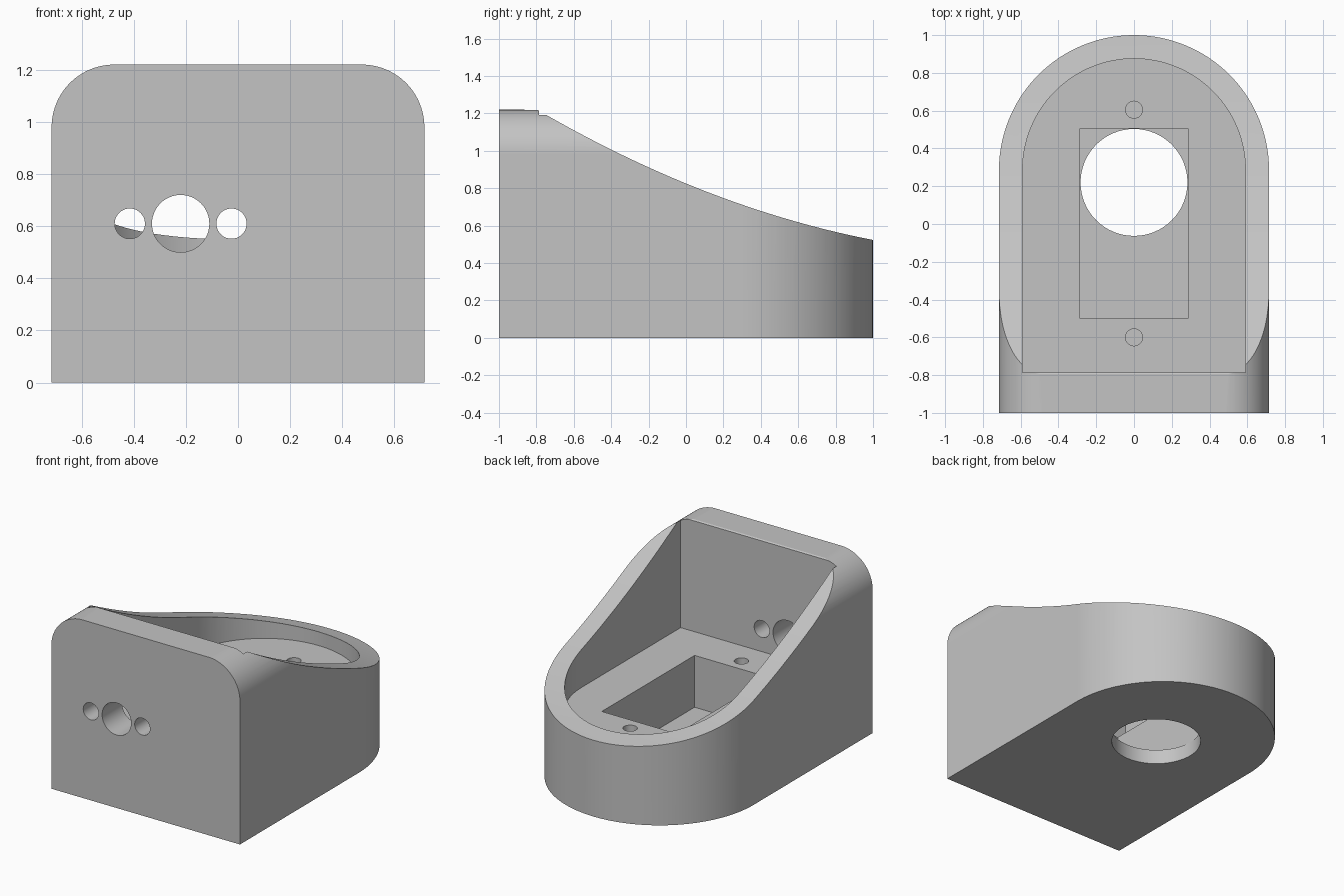
import bpy
import bmesh
from math import cos, sin, pi, radians
from mathutils import Vector

if "Cube" in bpy.data.objects:
    bpy.data.objects.remove(bpy.data.objects["Cube"])

grey = bpy.data.materials.new("plain_grey")
grey.use_nodes = True
colour = (0.55, 0.55, 0.55, 1)
grey.diffuse_color = colour
grey.node_tree.nodes["Principled BSDF"].inputs["Base Color"].default_value = colour


def arc(cx, cy, r, start, end, n):
    """Points along an arc, angles in degrees."""
    steps = [radians(start + (end - start) * i / n) for i in range(n + 1)]
    return [(cx + r * cos(a), cy + r * sin(a)) for a in steps]


def circle(cx, cy, r, n=48):
    return arc(cx, cy, r, 0, 360, n)[:-1]


def prism(name, outline, axis, low, high):
    """Extrude a closed 2D outline along one axis."""
    place = {"x": lambda u, v: (low, u, v),
             "y": lambda u, v: (u, low, v),
             "z": lambda u, v: (u, v, low)}[axis]
    direction = Vector([(high - low) * (axis == a) for a in "xyz"])
    bm = bmesh.new()
    face = bm.faces.new([bm.verts.new(place(u, v)) for u, v in outline])
    new = bmesh.ops.extrude_face_region(bm, geom=[face])["geom"]
    moved = [g for g in new if isinstance(g, bmesh.types.BMVert)]
    bmesh.ops.translate(bm, verts=moved, vec=direction)
    bmesh.ops.recalc_face_normals(bm, faces=bm.faces)
    mesh = bpy.data.meshes.new(name)
    bm.to_mesh(mesh)
    bm.free()
    mesh.materials.append(grey)
    obj = bpy.data.objects.new(name, mesh)
    bpy.context.collection.objects.link(obj)
    return obj


def combine(body, cutter, operation):
    """Apply a boolean and discard the cutter."""
    cutter.hide_render = True
    bpy.context.view_layer.objects.active = body
    mod = body.modifiers.new(cutter.name, "BOOLEAN")
    mod.operation = operation
    mod.solver = "EXACT"
    mod.object = cutter
    bpy.ops.object.modifier_apply(modifier=mod.name)
    bpy.data.objects.remove(cutter)


def arch(half_width, front):
    """Plan outline: square at the front, semicircular at the back."""
    return [(-half_width, front), (half_width, front)] + arc(0, 0.285, half_width, 0, 180, 64)


# Outer block with an arched plan
body = prism("housing", arch(0.715, -1), "z", 0, 1.5)

# Rounded upper corners of the front plate
plate = [(-0.715 - 0.005, -0.3), (0.72, -0.3), (0.72, 0.98)]
plate = [(-1, -0.3), (1, -0.3), (1, 0.98)]
plate += arc(0.475, 0.98, 0.24, 0, 90, 20) + arc(-0.475, 0.98, 0.24, 90, 180, 20)
plate += [(-1, 0.98)]
combine(body, prism("corner_shape", plate, "y", -1.5, 1.5), "INTERSECT")

# Swept-down top edge
sweep = [-0.795 + 1.845 * i / 36 for i in range(37)]
side = [(1.05, -0.3), (-1.2, -0.3), (-1.2, 1.22)]
side += [(y, 0.825 - 0.41 * y + 0.108 * y * y) for y in sweep]
combine(body, prism("side_shape", side, "x", -1.5, 1.5), "INTERSECT")

# Open cavity, rectangular pocket and round opening in the base
combine(body, prism("cavity", arch(0.59, -0.785), "z", 0.455, 1.8), "DIFFERENCE")
pocket = [(-0.285, -0.5), (0.285, -0.5), (0.285, 0.505), (-0.285, 0.505)]
combine(body, prism("pocket", pocket, "z", 0.1, 0.6), "DIFFERENCE")
combine(body, prism("base_opening", circle(0, 0.22, 0.283, 64), "z", -0.2, 0.2), "DIFFERENCE")

# Blind screw holes in the cavity floor
for y in (-0.6, 0.605):
    combine(body, prism("screw_hole", circle(0, y, 0.045, 32), "z", 0.2, 0.6), "DIFFERENCE")

# Three holes through the front wall
for x, r in ((-0.415, 0.058), (-0.22, 0.11), (-0.025, 0.058)):
    combine(body, prism("front_hole", circle(x, 0.61, r), "y", -1.2, -0.6), "DIFFERENCE")

# Smooth the curved walls and keep flat faces flat
bpy.ops.object.select_all(action="DESELECT")
body.select_set(True)
bpy.context.view_layer.objects.active = body
bpy.ops.object.shade_smooth_by_angle(angle=radians(25))
weighted = body.modifiers.new("weighted_normals", "WEIGHTED_NORMAL")
weighted.keep_sharp = True
